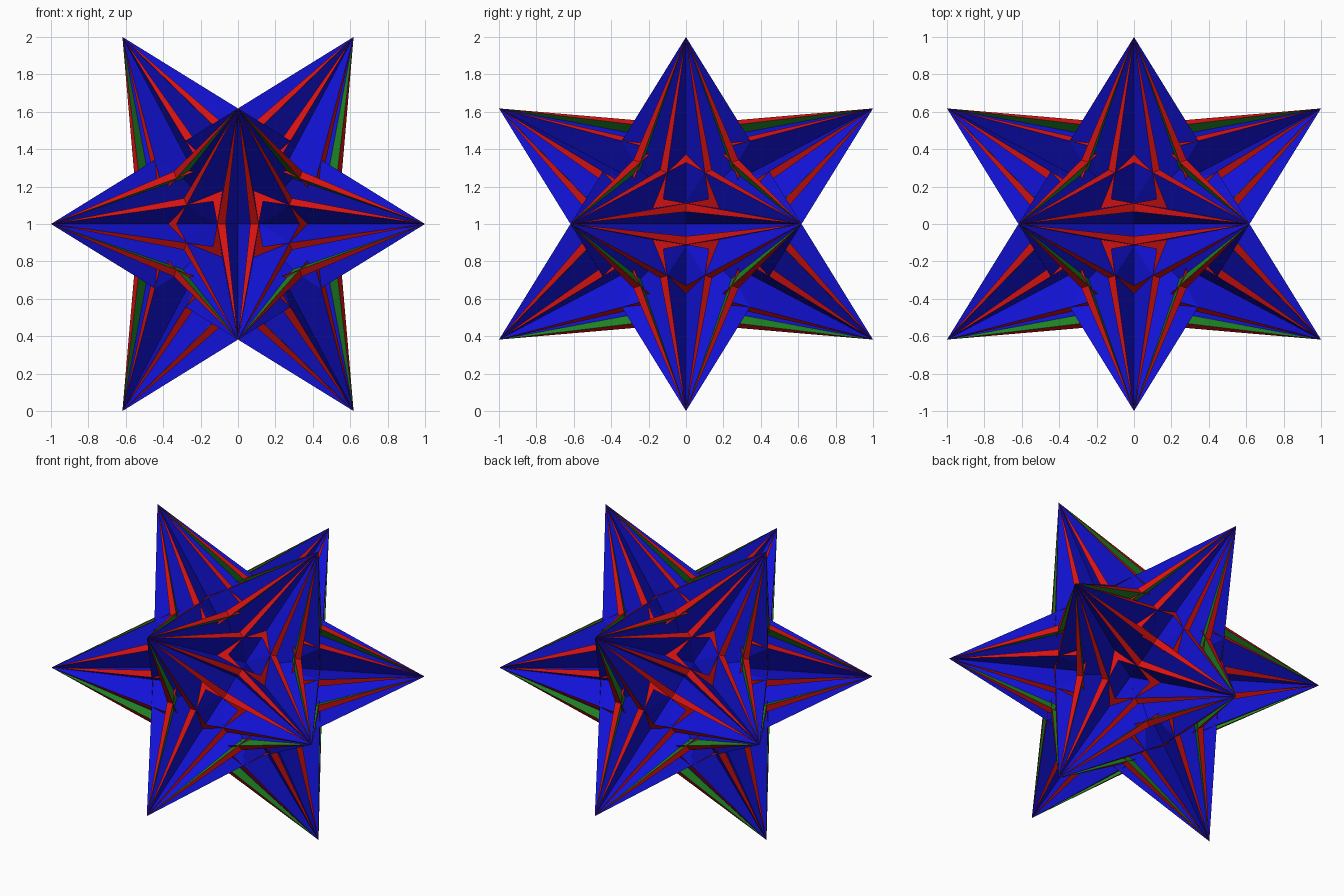
import bpy
import math
from mathutils import Vector

cube = bpy.data.objects.get("Cube")
if cube:
    bpy.data.objects.remove(cube, do_unlink=True)

G = (math.sqrt(5) - 1) / 2            # golden ratio part, 0.618
LIFT = Vector((0, 0, 1))
BASE = 0.7265                         # tip-to-base length of one spike side
INNER, OUTER = 0.09, 0.153            # strip edges, sideways per unit of length
CORNER = 0.236                        # half width of a spike side at its base


def material(name, rgb):
    m = bpy.data.materials.new(name)
    m.use_nodes = True
    m.diffuse_color = (*rgb, 1)
    bsdf = next(n for n in m.node_tree.nodes if n.type == 'BSDF_PRINCIPLED')
    bsdf.inputs["Base Color"].default_value = (*rgb, 1)
    return m


red = material("red", (0.68, 0.006, 0.006))
blue = material("blue", (0.006, 0.006, 0.68))
green = material("green", (0.015, 0.25, 0.02))

# Each part collects flat polygons
parts = {
    "star_strips": (red, []),
    "strip_chevrons": (red, []),
    "groove_walls": (blue, []),
    "slot_walls": (blue, []),
    "strip_undersides": (green, []),
}


def add(part, facing, *points):
    """Store a polygon wound so that it looks along the facing vector."""
    normal = (points[1] - points[0]).cross(points[2] - points[0])
    pts = list(points) if normal.dot(facing) >= 0 else list(reversed(points))
    parts[part][1].append(pts)


# The twelve spike tips
tips = []
for a in (-1, 1):
    for b in (-1, 1):
        tips += [Vector((a * G, 0, b)), Vector((a, b * G, 0)), Vector((0, a, b * G))]


def spike_side(tip, other):
    """One of five sides of a spike: two strips, a slot between, half grooves outside."""
    n = other.normalized()
    u = (other * 0.4472 - tip).normalized()
    v = n.cross(u)

    def at(d, s):
        return tip + u * d + v * s

    # where strips from adjacent sides meet below the neighbouring spike
    k = math.tan(math.radians(36))
    d_out = 1.0515 * k / (k + OUTER)
    d_in = 1.0515 * k / (k + INNER)
    slot_bottom = at(BASE, 0) * 0.4
    for side in (-1, 1):
        e_in = at(BASE, side * INNER * BASE)
        e_out = at(BASE, side * OUTER * BASE)
        under = at(BASE, side * 0.1176) * 0.85
        dent = at(BASE, side * CORNER) * 0.5
        add("star_strips", n, tip, e_in, e_out)
        add("strip_chevrons", n, e_in, e_out,
            at(d_out, side * OUTER * d_out), at(d_in, side * INNER * d_in))
        add("groove_walls", v * side, tip, e_out, dent)
        add("strip_undersides", -v * side, tip, e_in, under)
        add("slot_walls", -v * side, tip, under, slot_bottom)


for tip in tips:
    for other in tips:
        if 0.5 < tip.dot(other) < 0.7:
            spike_side(tip, other)

# Build one object per part
for name, (mat, polys) in parts.items():
    verts, faces = [], []
    for pts in polys:
        faces.append(list(range(len(verts), len(verts) + len(pts))))
        verts += [p + LIFT for p in pts]
    mesh = bpy.data.meshes.new(name)
    mesh.from_pydata(verts, [], faces)
    mesh.materials.append(mat)
    mesh.update()
    obj = bpy.data.objects.new(name, mesh)
    bpy.context.scene.collection.objects.link(obj)
